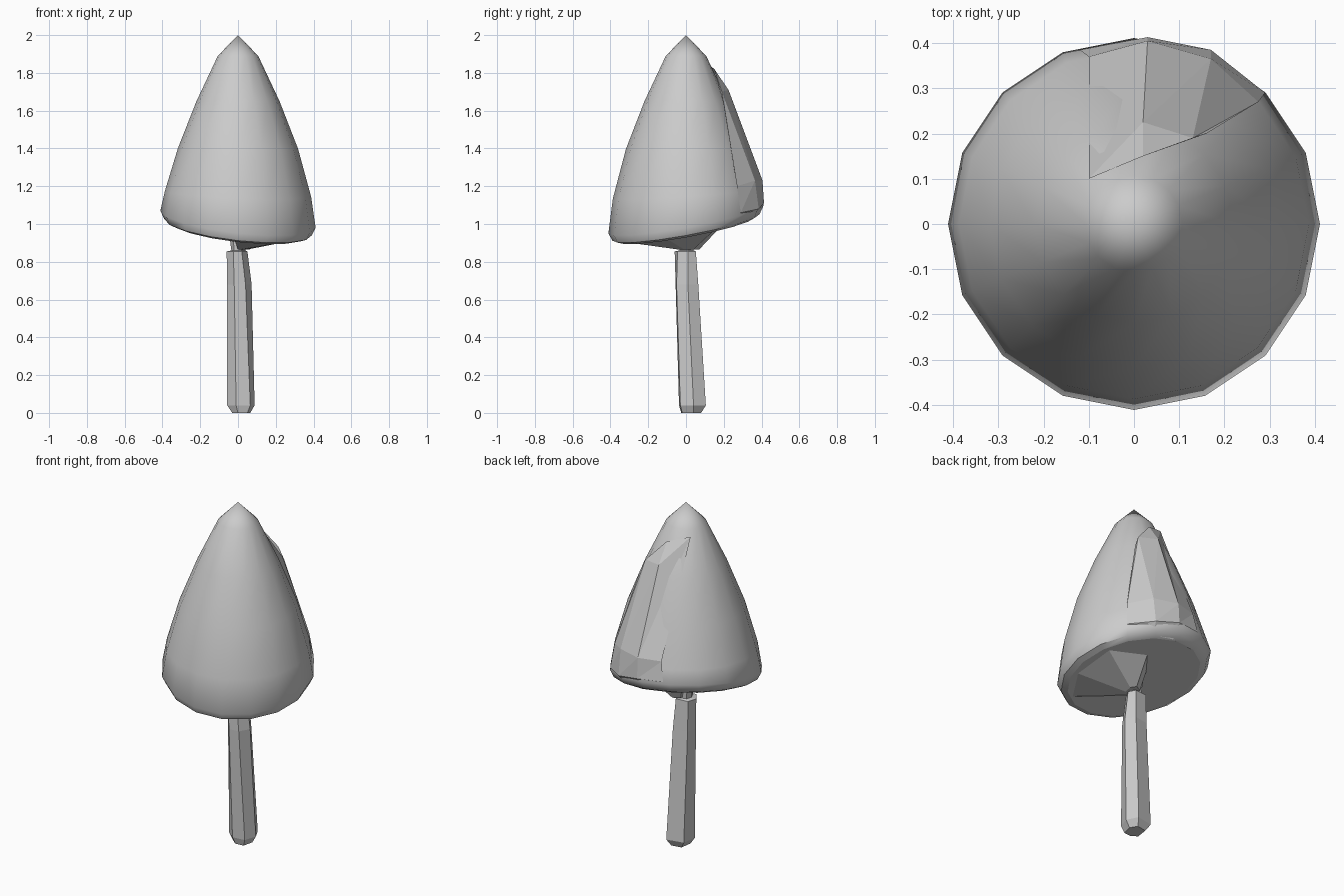
import bpy, math

if "Cube" in bpy.data.objects:
    bpy.data.objects.remove(bpy.data.objects["Cube"])


def make(name, verts, faces, smooth=None):
    mesh = bpy.data.meshes.new(name)
    mesh.from_pydata(verts, [], faces)
    mesh.update()
    ob = bpy.data.objects.new(name, mesh)
    bpy.context.collection.objects.link(ob)
    if smooth:
        bpy.ops.object.select_all(action='DESELECT')
        ob.select_set(True)
        bpy.context.view_layer.objects.active = ob
        bpy.ops.object.shade_smooth_by_angle(angle=math.radians(smooth))
    return ob


def bridge(rings, n, closed=True):
    """Quads between consecutive rings (or rows) of n points."""
    m = n if closed else n - 1
    return [(r * n + i, r * n + (i + 1) % n, (r + 1) * n + (i + 1) % n, (r + 1) * n + i)
            for r in range(rings - 1) for i in range(m)]


def tilt(x, y):
    return -0.11 * x + 0.18 * y


# Cap: 16-sided bell with a tilted rim; profile is radius, height, tilt weight
N = 16
profile = [(0.355, 0.968, 1), (0.39, 0.982, 1), (0.411, 1.025, 1),
           (0.387, 1.16, 0.35), (0.318, 1.40, 0.05), (0.22, 1.65, 0), (0.107, 1.89, 0)]
verts = []
for r, z, w in profile:
    for i in range(N):
        a = 2 * math.pi * i / N
        x, y = r * math.cos(a), r * math.sin(a)
        verts.append((x, y, z + w * tilt(x, y)))
faces = bridge(len(profile), N)
faces.append(tuple(reversed(range(N))))
last = (len(profile) - 1) * N
verts.append((0, 0, 2))
faces += [(last + i, last + (i + 1) % N, len(verts) - 1) for i in range(N)]
cap = make("cap", verts, faces, 40)
cap.data.polygons[(len(profile) - 1) * N].use_smooth = False  # flat underside

# Torn, faceted patch on the back of the cap
rows = [
    [(0.16, 0.20, 1.63), (0.13, 0.19, 1.70), (0.02, 0.225, 1.71), (-0.10, 0.10, 1.86)],
    [(0.275, 0.27, 1.20), (0.17, 0.365, 1.23), (0.03, 0.405, 1.23), (-0.10, 0.37, 1.23)],
    [(0.29, 0.29, 1.06), (0.17, 0.385, 1.08), (0.03, 0.413, 1.11), (-0.12, 0.385, 1.12)],
    [(0.25, 0.25, 1.00), (0.15, 0.34, 1.02), (0.03, 0.36, 1.03), (-0.12, 0.33, 1.04)],
]
patch_faces = []
for a, b, c, d in bridge(4, 4, closed=False):
    patch_faces += [(d, c, b), (d, b, a)]
patch_faces += [(0, 1, 16), (1, 2, 16), (2, 3, 16)]
make("cap_patch", [p for row in rows for p in row] + [(0.02, 0.15, 1.82)], patch_faces)

# Faceted fan under the cap, reaching mostly towards the front right
outer = [(-0.03, -0.17), (0.21, -0.29), (0.33, -0.10), (0.31, 0.15), (0.07, 0.20), (-0.03, 0.07)]
inner = [(0.0, -0.03), (0.03, -0.04), (0.05, -0.01), (0.06, 0.04), (0.04, 0.07), (0.0, 0.05)]
fan = [(x, y, 0.865) for x, y in inner]
fan += [(x, y, 0.975 + tilt(x, y)) for x, y in outer]
make("cap_underside", fan, bridge(2, 6) + [tuple(reversed(range(6)))])

# Stem: leaning six-sided shaft with a chamfered foot and narrow neck
levels = [
    (0.00, [(-0.03, 0.0), (0.0, -0.025), (0.05, -0.02), (0.065, 0.04), (0.04, 0.08), (-0.02, 0.07)]),
    (0.04, [(-0.057, 0.0), (-0.01, -0.037), (0.065, -0.03), (0.088, 0.04), (0.055, 0.105), (-0.045, 0.085)]),
    (0.68, [(-0.058, -0.01), (-0.02, -0.055), (0.04, -0.05), (0.072, 0.01), (0.04, 0.065), (-0.045, 0.05)]),
    (0.855, [(-0.06, -0.01), (-0.025, -0.06), (0.02, -0.045), (0.05, 0.01), (0.03, 0.052), (-0.045, 0.045)]),
    (0.86, [(-0.035, 0.0), (-0.02, -0.035), (0.015, -0.035), (0.04, 0.01), (0.02, 0.04), (-0.025, 0.03)]),
    (0.97, [(-0.05, 0.0), (-0.03, -0.04), (0.02, -0.04), (0.045, 0.01), (0.025, 0.045), (-0.035, 0.04)]),
]
stem = [(x, y, z) for z, ring in levels for x, y in ring]
top = (len(levels) - 1) * 6
make("stem", stem, bridge(len(levels), 6)
     + [tuple(reversed(range(6))), tuple(range(top, top + 6))])
